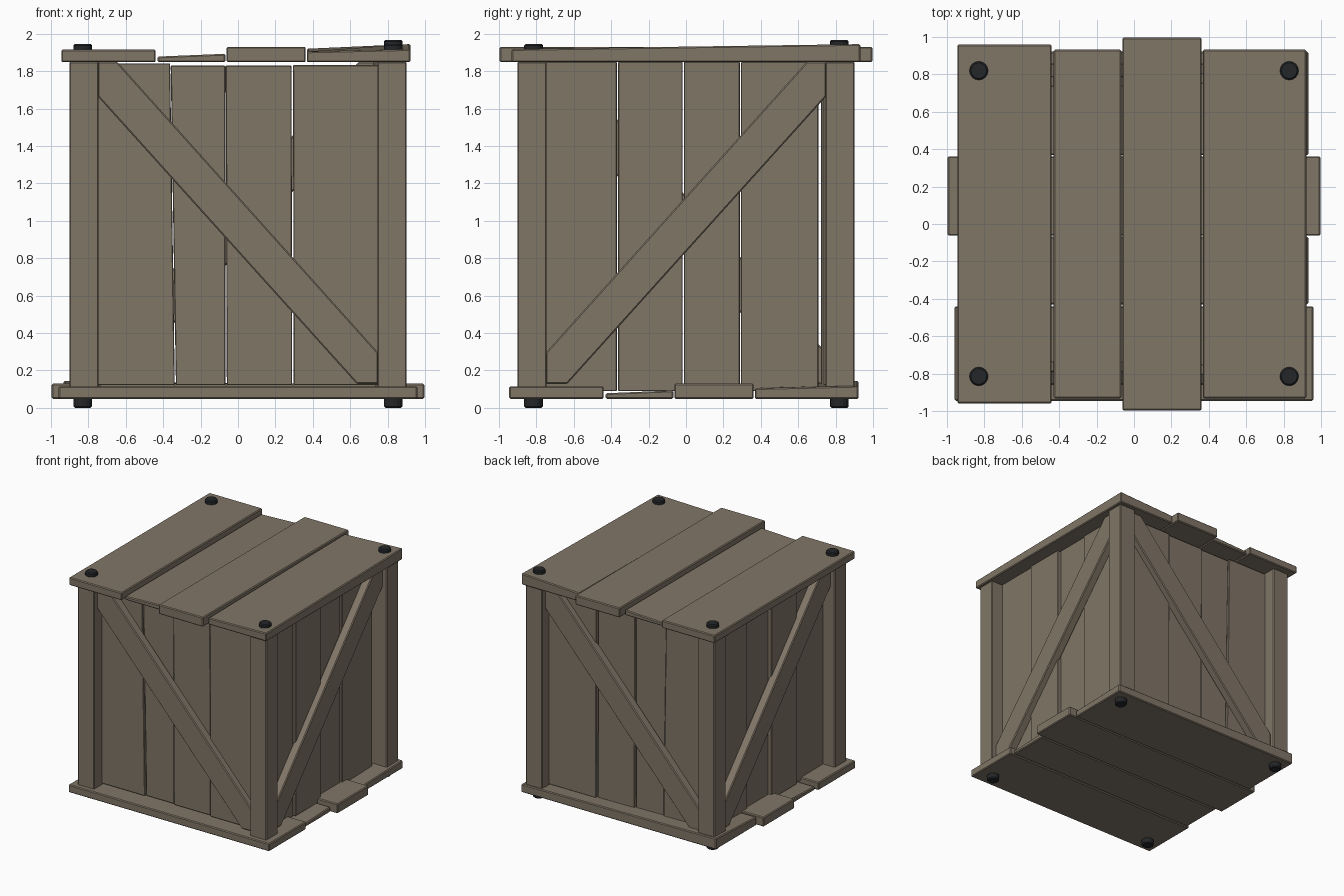
import bpy, bmesh, math
from mathutils import Matrix

if "Cube" in bpy.data.objects:
    bpy.data.objects.remove(bpy.data.objects["Cube"])


def material(name, rgb):
    m = bpy.data.materials.new(name)
    m.diffuse_color = (*rgb, 1)
    m.use_nodes = True
    m.node_tree.nodes["Principled BSDF"].inputs["Base Color"].default_value = m.diffuse_color
    return m


wood = material("weathered wood", (0.22, 0.182, 0.137))
iron = material("dark iron", (0.017, 0.019, 0.021))


def finish(bm, name, mat, bevel, turn=0.0, lift=0.0):
    bmesh.ops.transform(bm, verts=bm.verts,
                        matrix=Matrix.Translation((0, 0, lift)) @ Matrix.Rotation(turn, 4, 'Z'))
    bmesh.ops.recalc_face_normals(bm, faces=bm.faces)
    me = bpy.data.meshes.new(name)
    bm.to_mesh(me)
    bm.free()
    me.materials.append(mat)
    ob = bpy.data.objects.new(name, me)
    bpy.context.collection.objects.link(ob)
    b = ob.modifiers.new("worn edge", 'BEVEL')
    b.width = bevel
    b.segments = 1
    b.limit_method = 'ANGLE'
    b.angle_limit = math.radians(40)
    return ob


def prism(name, bottom, top, turn=0.0, lift=0.0, bevel=0.007):
    """Solid between two matching loops of points."""
    bm = bmesh.new()
    a = [bm.verts.new(p) for p in bottom]
    b = [bm.verts.new(p) for p in top]
    n = len(a)
    bm.faces.new(a)
    bm.faces.new(b)
    for i in range(n):
        j = (i + 1) % n
        bm.faces.new((a[i], a[j], b[j], b[i]))
    return finish(bm, name, wood, bevel, turn, lift)


# Lid and base planks: x range, half length, heights of the four upper corners
planks = [(-0.945, -0.44, 0.96, (1.915,) * 4),
          (-0.43, -0.068, 0.932, (1.878, 1.893, 1.893, 1.878)),
          (-0.062, 0.362, 0.996, (1.93,) * 4),
          (0.368, 0.922, 0.932, (1.905, 1.918, 1.945, 1.92))]
for label, turn, lift in (("lid_plank", 0, 0), ("base_plank", math.pi / 2, -1.8)):
    for x0, x1, h, tops in planks:
        xy = [(x0, -h), (x1, -h), (x1, h), (x0, h)]
        prism(label, [(x, y, 1.848) for x, y in xy],
              [(*p, z) for p, z in zip(xy, tops)], turn, lift)

# Corner posts
for sx in (-1, 1):
    for sy in (-1, 1):
        xy = [(sx * a, sy * b) for a, b in
              ((0.745, 0.745), (0.902, 0.745), (0.902, 0.902), (0.745, 0.902))]
        prism("corner_post", [(*p, 0.108) for p in xy], [(*p, 1.85) for p in xy])

# Wall boards: low left, low right, top left, top right, bottom z, top z, depth offset
front = [(-0.76, -0.338, -0.76, -0.363, 0.122, 1.842, 0.0),
         (-0.332, -0.068, -0.36, -0.068, 0.122, 1.83, 0.012),
         (-0.06, 0.29, -0.066, 0.286, 0.122, 1.83, 0.0),
         (0.298, 0.76, 0.294, 0.76, 0.122, 1.832, -0.015)]
side = [(-0.76, -0.37, -0.76, -0.37, 0.09, 1.85, 0.0),
        (-0.363, -0.018, -0.363, -0.018, 0.09, 1.85, -0.015),
        (-0.012, 0.288, -0.012, 0.288, 0.09, 1.85, 0.012),
        (0.294, 0.708, 0.294, 0.708, 0.09, 1.85, 0.0)]


def wall(label, boards, turn, flip):
    for a, b, c, d, z0, z1, off in boards:
        y0, y1 = -0.79 + off, -0.735 + off
        prof = [(flip * a, z0), (flip * b, z0), (flip * d, z1), (flip * c, z1)]
        prism(label, [(x, y0, z) for x, z in prof], [(x, y1, z) for x, z in prof],
              turn, bevel=0.004)


wall("front_board", front, 0, 1)
wall("back_board", front, math.pi, -1)
wall("right_board", side, math.pi / 2, 1)
wall("left_board", side, -math.pi / 2, -1)

# Diagonal braces, cut to fit between the posts
brace = [(-0.75, 1.85), (-0.645, 1.85), (0.75, 0.295), (0.75, 0.128),
         (0.635, 0.128), (-0.75, 1.665)]
for label, turn, flip in (("front_brace", 0, 1), ("back_brace", math.pi, 1),
                          ("right_brace", math.pi / 2, -1), ("left_brace", -math.pi / 2, -1)):
    prism(label, [(flip * x, -0.86, z) for x, z in brace],
          [(flip * x, -0.785, z) for x, z in brace], turn)


# Bolts through the lid and base corners
def bolt(name, x, y, z0, z1):
    bm = bmesh.new()
    bmesh.ops.create_cone(bm, cap_ends=True, segments=16, radius1=0.05, radius2=0.05,
                          depth=z1 - z0,
                          matrix=Matrix.Translation((x, y, (z0 + z1) / 2)))
    finish(bm, name, iron, 0.008)


for x in (-0.83, 0.83):
    for y in (-0.815, 0.82):
        bolt("lid_bolt", x, y, 1.88, 1.968 if x > 0 and y > 0 else 1.946)
        bolt("base_bolt", x, y, 0.0, 0.07)
